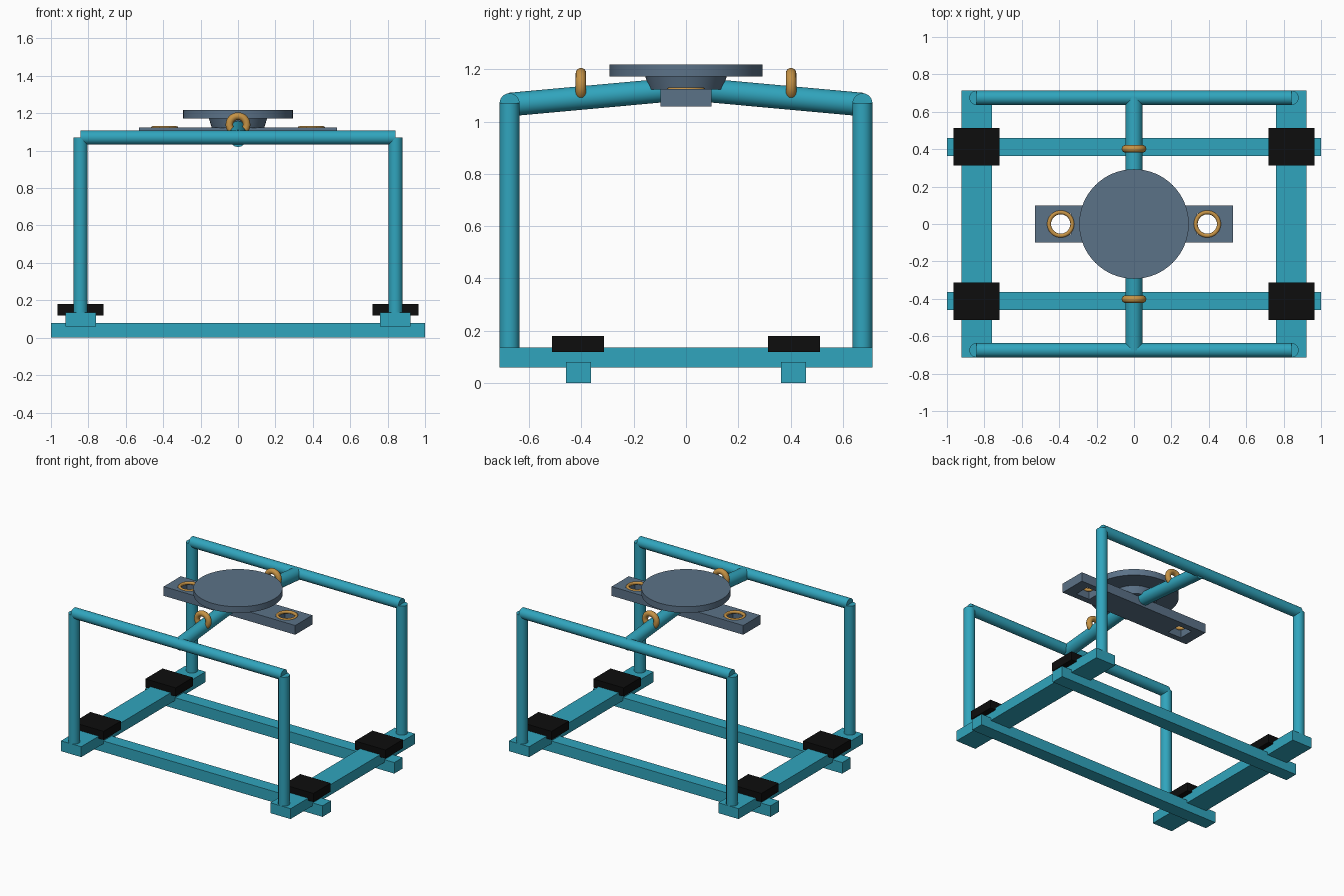
import bpy, bmesh, math
from mathutils import Vector

if "Cube" in bpy.data.objects:
    bpy.data.objects.remove(bpy.data.objects["Cube"])


def material(name, rgb):
    m = bpy.data.materials.new(name)
    m.diffuse_color = (*rgb, 1)
    m.use_nodes = True
    m.node_tree.nodes["Principled BSDF"].inputs["Base Color"].default_value = m.diffuse_color
    return m


TEAL = material("teal_paint", (0.030, 0.375, 0.510))
SLATE = material("slate_metal", (0.105, 0.168, 0.245))
GOLD = material("golden_ring", (0.560, 0.290, 0.060))
BLACK = material("black_rubber", (0.004, 0.004, 0.004))


def finish(obj, name, mat, smooth=False):
    obj.name = name
    obj.data.materials.append(mat)
    if smooth:
        bpy.ops.object.shade_smooth_by_angle(angle=math.radians(35))
    return obj


def box(name, x, y, z, mat):
    """Box from (min, max) ranges."""
    bpy.ops.mesh.primitive_cube_add(
        size=1, location=[(r[0] + r[1]) / 2 for r in (x, y, z)])
    obj = bpy.context.object
    for v in obj.data.vertices:
        v.co = [c * (r[1] - r[0]) for c, r in zip(v.co, (x, y, z))]
    return finish(obj, name, mat)


def tube(name, a, b, radius, mat):
    """Round bar between two points."""
    a, b = Vector(a), Vector(b)
    d = b - a
    bpy.ops.mesh.primitive_cylinder_add(
        vertices=32, radius=radius, depth=d.length, location=(a + b) / 2,
        rotation=d.to_track_quat('Z', 'Y').to_euler())
    return finish(bpy.context.object, name, mat, True)


def ring(name, loc, major, minor, mat, rot=(0, 0, 0)):
    bpy.ops.mesh.primitive_torus_add(
        location=loc, rotation=rot, major_radius=major, minor_radius=minor,
        major_segments=40, minor_segments=16)
    return finish(bpy.context.object, name, mat, True)


def span(c, half):
    return (c - half, c + half)


POST_X, POST_Y, RAIL_Z = 0.842, 0.675, 1.07

for s, side in ((-1, "a"), (1, "b")):
    # Base frame
    box("base_cross_beam_" + side, (-1, 1), span(s * 0.411, 0.048), (0, 0.08), TEAL)
    box("base_side_beam_" + side, span(s * 0.84, 0.081), (-0.713, 0.713), (0.06, 0.135), TEAL)

    # Upper rails and sloping centre arms
    tube("top_rail_" + side, (-POST_X, s * POST_Y, RAIL_Z),
         (POST_X, s * POST_Y, RAIL_Z), 0.038, TEAL)
    tube("centre_arm_" + side, (0, s * POST_Y, 1.065), (0, s * 0.05, 1.122), 0.045, TEAL)

    # Lifting rings on the arms and in the plate
    ring("arm_ring_" + side, (0, s * 0.402, 1.139), 0.046, 0.02, GOLD, (math.pi / 2, 0, 0))
    ring("plate_ring_" + side, (s * 0.392, 0, 1.120), 0.0625, 0.011, GOLD)

    for t, end in ((-1, "front"), (1, "back")):
        # Corner posts and rubber pads
        tube(f"post_{side}_{end}", (s * POST_X, t * POST_Y, 0.10),
             (s * POST_X, t * POST_Y, RAIL_Z), 0.038, TEAL)
        box(f"pad_{side}_{end}", span(s * 0.842, 0.122), span(t * 0.413, 0.099),
            (0.118, 0.18), BLACK)

# Mounting plate with two square through holes
xs = (-0.528, -0.447, -0.337, 0.337, 0.447, 0.528)
ys = (-0.098, -0.055, 0.055, 0.098)
bm = bmesh.new()
grid = [[bm.verts.new((x, y, 1.057)) for y in ys] for x in xs]
for i in range(5):
    for j in range(3):
        if j == 1 and i in (1, 3):
            continue
        bm.faces.new((grid[i][j], grid[i + 1][j], grid[i + 1][j + 1], grid[i][j + 1]))
top = bmesh.ops.extrude_face_region(bm, geom=bm.faces[:], use_keep_orig=True)
bmesh.ops.translate(bm, vec=(0, 0, 0.067),
                    verts=[g for g in top["geom"] if isinstance(g, bmesh.types.BMVert)])
bmesh.ops.recalc_face_normals(bm, faces=bm.faces[:])
mesh = bpy.data.meshes.new("mounting_plate")
bm.to_mesh(mesh)
bm.free()
plate = bpy.data.objects.new("mounting_plate", mesh)
bpy.context.collection.objects.link(plate)
finish(plate, "mounting_plate", SLATE)

# Tapered hub and round table
bpy.ops.mesh.primitive_cone_add(vertices=64, radius1=0.14, radius2=0.156, depth=0.052,
                                location=(0, 0, 1.148))
finish(bpy.context.object, "tapered_hub", SLATE, True)
bpy.ops.mesh.primitive_cylinder_add(vertices=64, radius=0.293, depth=0.045,
                                    location=(0, 0, 1.1955))
finish(bpy.context.object, "round_table", SLATE, True)
